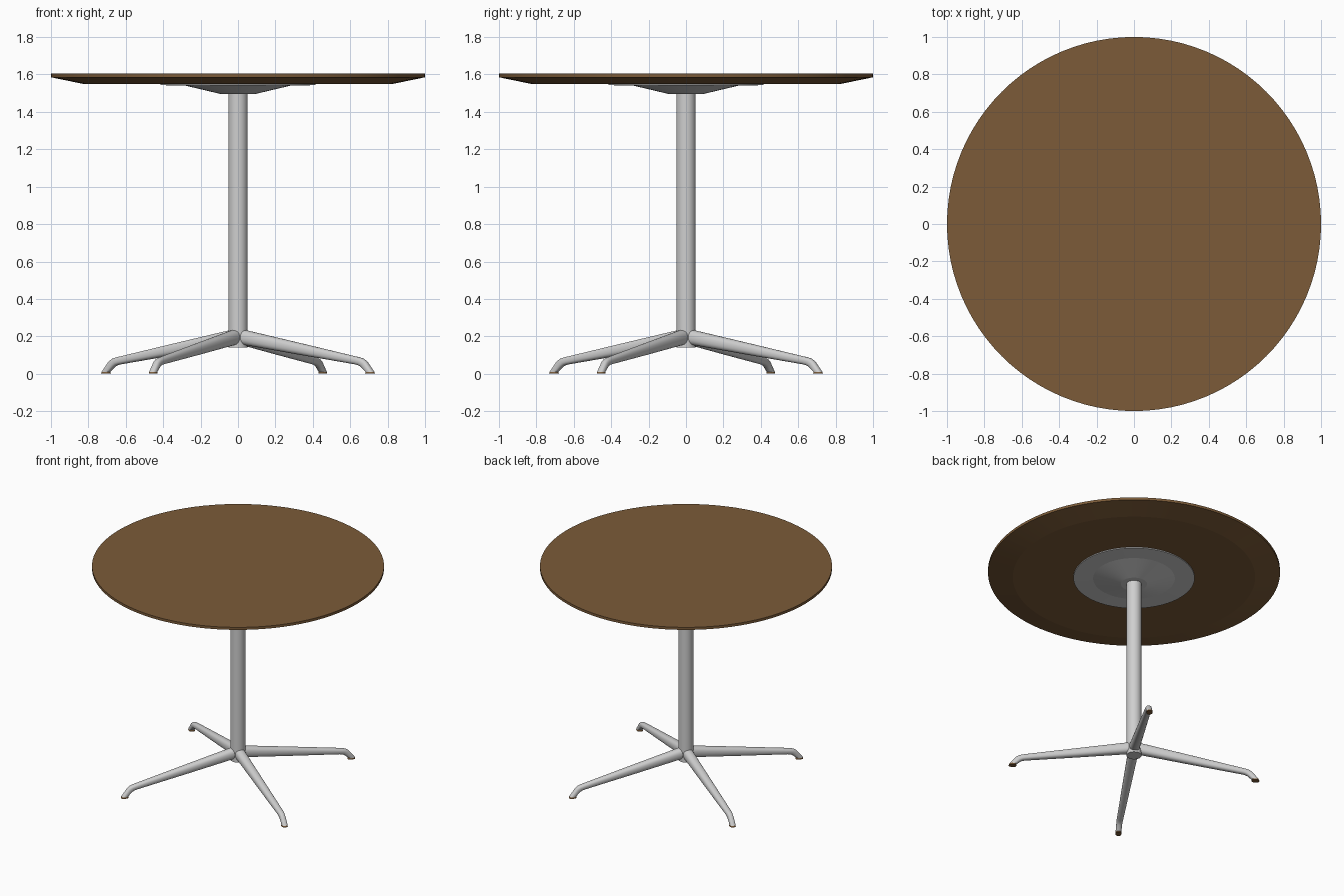
import bpy, bmesh, math
from mathutils import Matrix, Vector

cube = bpy.data.objects.get("Cube")
if cube:
    bpy.data.objects.remove(cube, do_unlink=True)


def material(name, rgb):
    m = bpy.data.materials.new(name)
    m.use_nodes = True
    m.diffuse_color = (*rgb, 1)
    m.node_tree.nodes["Principled BSDF"].inputs["Base Color"].default_value = (*rgb, 1)
    return m


wood = material("brown wood", (0.20, 0.105, 0.04))
metal = material("light grey metal", (0.62, 0.62, 0.62))


def loft(name, rings, mat, angle=30):
    """Skin a list of equal rings and cap both ends."""
    bm = bmesh.new()
    loops = [[bm.verts.new(p) for p in ring] for ring in rings]
    n = len(loops[0])
    for a, b in zip(loops, loops[1:]):
        for i in range(n):
            j = (i + 1) % n
            bm.faces.new((a[i], a[j], b[j], b[i]))
    bm.faces.new(loops[0])
    bm.faces.new(loops[-1])
    bmesh.ops.recalc_face_normals(bm, faces=bm.faces)
    mesh = bpy.data.meshes.new(name)
    bm.to_mesh(mesh)
    bm.free()
    mesh.materials.append(mat)
    ob = bpy.data.objects.new(name, mesh)
    bpy.context.collection.objects.link(ob)
    bpy.ops.object.select_all(action="DESELECT")
    ob.select_set(True)
    bpy.context.view_layer.objects.active = ob
    bpy.ops.object.shade_smooth_by_angle(angle=math.radians(angle))
    return ob


def turned(name, profile, mat, sides, angle=30):
    """Round part from (radius, height) pairs."""
    turns = [math.tau * i / sides for i in range(sides)]
    return loft(name, [[(r * math.cos(t), r * math.sin(t), z) for t in turns]
                       for r, z in profile], mat, angle)


def section(top, bottom, half_width, sides=24):
    """Rounded cross-section spanning two (reach, height) points."""
    a = Vector((top[0], 0, top[1]))
    b = Vector((bottom[0], 0, bottom[1]))
    ring = []
    for i in range(sides):
        t = math.tau * i / sides
        c, s = (math.copysign(abs(v) ** 0.85, v) for v in (math.cos(t), math.sin(t)))
        ring.append((a + b) / 2 + (a - b) / 2 * c + Vector((0, half_width * s, 0)))
    return ring


# Round top with an undercut edge
turned("table_top", [(0.83, 1.55), (1, 1.585), (1, 1.604)], wood, 96, 8)

# Mounting plate and column
turned("mounting_plate", [(0.09, 1.495), (0.28, 1.54), (0.415, 1.543), (0.415, 1.551)],
       metal, 64, 8)
turned("column", [(0.052, 0.14), (0.052, 1.5)], metal, 48)

# Four tapering legs with downturned feet and pads
leg_rings = [
    section((0.02, 0.239), (0.02, 0.157), 0.036),
    section((0.40, 0.163), (0.38, 0.103), 0.029),
    section((0.77, 0.088), (0.745, 0.050), 0.022),
    section((0.797, 0.080), (0.765, 0.046), 0.021),
    section((0.818, 0.066), (0.782, 0.038), 0.020),
    section((0.862, 0.010), (0.815, 0.010), 0.020),
]
pad_rings = [
    section((0.862, 0.010), (0.815, 0.010), 0.020),
    section((0.866, 0.0), (0.811, 0.0), 0.021),
]
for i, side in enumerate(("front_left", "back_left", "back_right", "front_right")):
    spin = Matrix.Rotation(math.radians(-32.7 + 90 * i), 4, "Z")
    loft(side + "_leg", leg_rings, metal, 40).matrix_world = spin
    loft(side + "_foot_pad", pad_rings, wood, 40).matrix_world = spin
